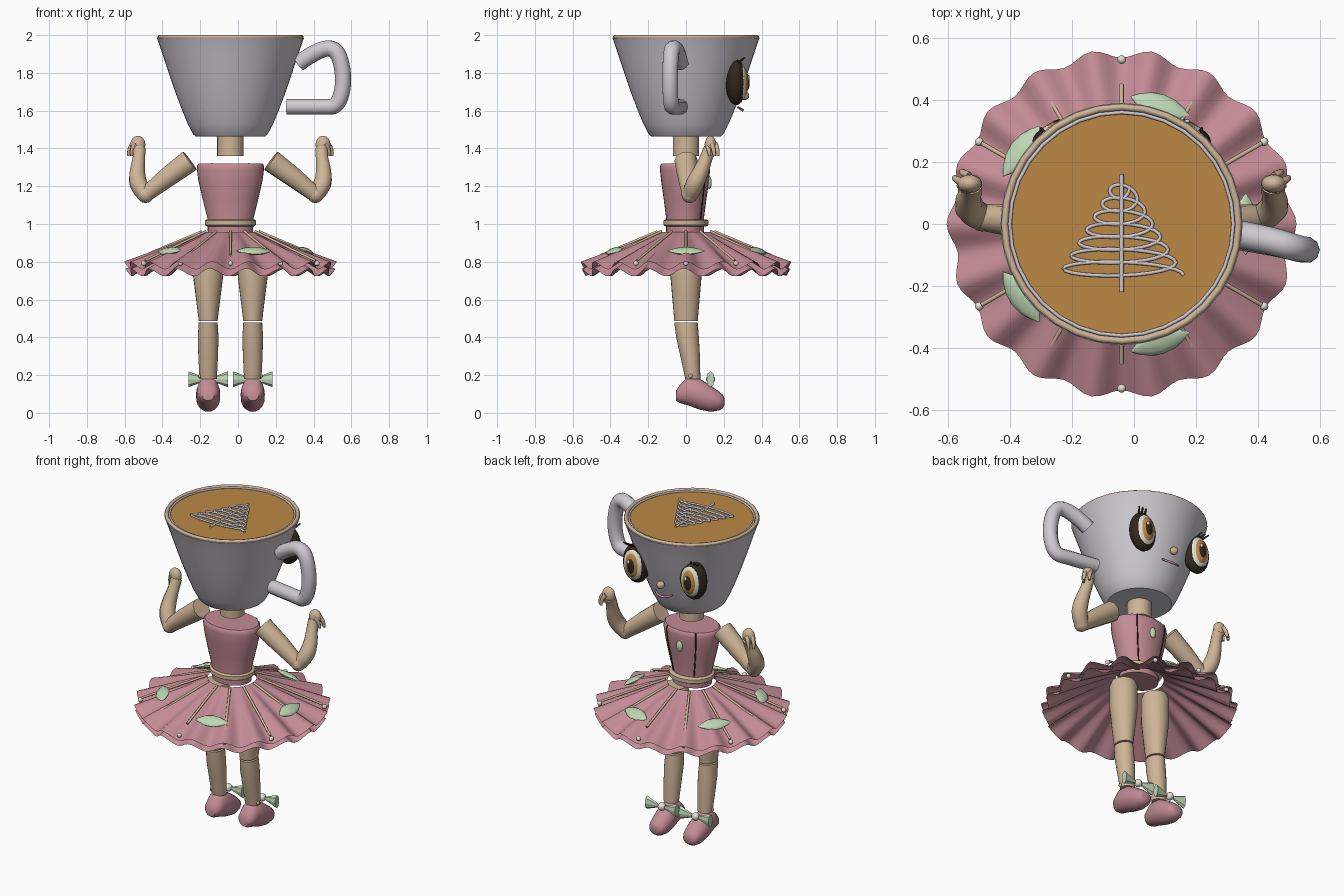
import bpy, bmesh
from math import sin, cos, pi, radians
from mathutils import Vector

cube = bpy.data.objects.get("Cube")
if cube:
    bpy.data.objects.remove(cube)

CX = -0.04          # body axis; the cup handle balances it on the other side
parts = []


def material(name, rgb):
    m = bpy.data.materials.new(name)
    m.use_nodes = True
    m.diffuse_color = (*rgb, 1)
    m.node_tree.nodes["Principled BSDF"].inputs["Base Color"].default_value = (*rgb, 1)
    return m


china = material("china grey", (0.62, 0.59, 0.64))
pink = material("dusty pink", (0.55, 0.26, 0.30))
tan = material("warm tan", (0.62, 0.46, 0.31))
coffee = material("coffee", (0.50, 0.25, 0.06))
green = material("mint green", (0.52, 0.69, 0.47))
dark = material("dark brown", (0.03, 0.02, 0.012))
cream = material("cream", (0.78, 0.76, 0.66))


def add(name, bm, mat):
    bmesh.ops.recalc_face_normals(bm, faces=bm.faces)
    me = bpy.data.meshes.new(name)
    bm.to_mesh(me)
    bm.free()
    me.materials.append(mat)
    ob = bpy.data.objects.new(name, me)
    bpy.context.collection.objects.link(ob)
    ob.location.x = CX
    parts.append(ob)
    return ob


def loft(name, rings, mat, axis="z", sides=32, cx=0, caps=True):
    """Stack ellipses (height, half width, half depth, offset) along an axis."""
    bm = bmesh.new()
    loops = []
    for h, a, b, off in rings:
        loop = []
        for i in range(sides):
            t = 2 * pi * i / sides
            u, v = cx + a * cos(t), off + b * sin(t)
            loop.append(bm.verts.new((u, v, h) if axis == "z" else (u, h, v)))
        loops.append(loop)
    for p, q in zip(loops, loops[1:]):
        for i in range(sides):
            j = (i + 1) % sides
            bm.faces.new((p[i], p[j], q[j], q[i]))
    if caps:
        bm.faces.new(loops[0])
        bm.faces.new(loops[-1])
    return add(name, bm, mat)


def tube(name, pts, mat, smooth=True, cyclic=False):
    """Round tube through (x, y, z, radius) points."""
    cu = bpy.data.curves.new(name, "CURVE")
    cu.dimensions = "3D"
    cu.bevel_depth = 1
    cu.bevel_resolution = 3
    cu.use_fill_caps = True
    sp = cu.splines.new("NURBS" if smooth else "POLY")
    sp.points.add(len(pts) - 1)
    for p, (x, y, z, r) in zip(sp.points, pts):
        p.co = (x, y, z, 1)
        p.radius = r
    if smooth:
        sp.order_u = 3
        sp.use_endpoint_u = True
        sp.resolution_u = 6
    sp.use_cyclic_u = cyclic
    tmp = bpy.data.objects.new(name, cu)
    bpy.context.collection.objects.link(tmp)
    deps = bpy.context.evaluated_depsgraph_get()
    bm = bmesh.new()
    bm.from_mesh(tmp.evaluated_get(deps).to_mesh())
    bpy.data.objects.remove(tmp)
    return add(name, bm, mat)


def ball(name, pos, size, mat, seg=24):
    bm = bmesh.new()
    bmesh.ops.create_uvsphere(bm, u_segments=seg, v_segments=seg // 2, radius=1)
    bmesh.ops.scale(bm, vec=Vector(size), verts=bm.verts)
    bmesh.ops.translate(bm, vec=Vector(pos), verts=bm.verts)
    return add(name, bm, mat)


def circle(r, z, thick, n=32):
    return [(r * cos(2 * pi * i / n), r * sin(2 * pi * i / n), z, thick) for i in range(n)]


# Cup head with rim, handle and coffee
cup = [(1.464, .185), (1.475, .197), (1.53, .226), (1.6, .255), (1.7, .293), (1.8, .327),
       (1.9, .36), (1.97, .384), (1.985, .39), (1.988, .36), (1.96, .355)]
loft("cup", [(z, r, r, 0) for z, r in cup], china, sides=48)
tube("cup_rim", circle(.377, 1.989, .011), tan, False, True)
tube("cup_inner_rim", circle(.36, 1.988, .006), china, False, True)
loft("coffee_surface", [(1.975, .36, .36, 0), (1.985, .36, .36, 0)], coffee, sides=48)
tube("cup_handle", [(.36, -.03, 1.85, .045), (.47, -.05, 1.93, .045), (.57, -.08, 1.93, .043),
                    (.605, -.085, 1.76, .043), (.57, -.08, 1.62, .042),
                    (.49, -.06, 1.62, .042), (.30, -.03, 1.62, .042)], china)

# Foam drawing: a stem and a narrowing looped line
tube("foam_stem", [(0, -.22, 1.991, .007), (0, .16, 1.991, .007)], china, False)
turns, steps = 7, 24
loops = []
for i in range(turns * steps + 1):
    f = i / (turns * steps)
    a = 2 * pi * i / steps
    w = .175 * (1 - f) + .025
    loops.append((w * cos(a), -.165 + .29 * f + .032 * sin(a), 1.99, .006))
tube("foam_loops", loops, china, False)

# Face
for s in (-1, 1):
    for nm, y, size, m in (("eye_outline", .265, (.088, .055, .122), dark),
                           ("eye_white", .287, (.07, .038, .1), cream),
                           ("eye_iris", .298, (.052, .034, .083), coffee),
                           ("eye_pupil", .309, (.034, .028, .058), dark)):
        ball(nm, (s * .2, y, 1.75), size, m)
    ball("eye_glint", (s * .2 + .012, .331, 1.775), (.01, .006, .014), cream, 12)
    for k in (-1, 0, 1):
        tube("eyelash", [(s * .21 + k * .02, .27, 1.85, .008),
                         (s * .235 + k * .025, .31, 1.88, .004)], dark, False)
ball("nose", (0, .31, 1.68), (.024, .024, .024), tan, 16)
tube("mouth", [(-.06, .275, 1.618, .005), (-.03, .3, 1.603, .007), (.03, .3, 1.603, .007),
               (.06, .275, 1.618, .005)], pink)

# Neck, bodice and belt
loft("neck", [(1.36, .07, .07, 0), (1.48, .07, .07, 0)], tan)
bodice = [(.955, .12, .1), (1.03, .122, .1), (1.13, .147, .113), (1.23, .17, .127),
          (1.29, .178, .133), (1.312, .176, .131), (1.32, .168, .124)]
loft("bodice", [(z, a, b, -.005) for z, a, b in bodice], pink)
loft("belt", [(.988, .125, .108, 0), (.995, .136, .12, 0), (1.018, .136, .12, 0),
              (1.025, .125, .108, 0)], tan)
for s in (-1, 1):
    t = radians(90 + s * 35)
    tube("bodice_seam", [(a * cos(t), b * sin(t) - .005, z, .004) for z, a, b in bodice[1:]],
         dark, False)
ball("bodice_gem", (0, .122, 1.22), (.021, .014, .034), green, 16)


# Pleated skirt in two layers
def skirt(name, edge_r, edge_z, phase):
    n, rows = 144, 10
    bm = bmesh.new()
    grid = []
    for j in range(rows + 1):
        f = j / rows
        row = []
        for i in range(n):
            t = 2 * pi * i / n
            wave = cos(18 * t + phase)
            r = .14 + (edge_r - .14) * f + .014 * wave * f ** 2
            z = .958 + (edge_z - .958) * f + .021 * wave * f
            row.append(bm.verts.new((r * cos(t), r * sin(t), z)))
        grid.append(row)
    for p, q in zip(grid, grid[1:]):
        for i in range(n):
            k = (i + 1) % n
            bm.faces.new((p[i], q[i], q[k], p[k]))
    return add(name, bm, pink)


skirt("skirt_upper_layer", .55, .78, 0)
skirt("skirt_lower_layer", .543, .743, .4)

# Ribs, beads and leaves around the skirt
for i in range(12):
    t = i * pi / 6
    end = .45 if i % 3 == 0 else .52
    tube("skirt_rib", [(r * cos(t), r * sin(t), 1.024 - .42 * r, .007) for r in (.15, end)],
         tan, False)
    ball("skirt_bead", (.53 * cos(t), .53 * sin(t), .792), (.014, .014, .014), cream, 12)
for i in range(5):
    t = i * 2 * pi / 5
    k = [-1, -.75, -.4, 0, .4, .75, 1]
    leaf = loft("skirt_leaf", [(.1 * h, .042 * (1.02 - h * h), .016 * (1.02 - h * h), 0) for h in k],
                green, "y", 12)
    leaf.location = (CX + .4 * cos(t), .4 * sin(t), .857)
    leaf.rotation_euler = (0, .39, t)

for s in (-1, 1):
    # Arms with raised hands
    tube("upper_arm", [(s * .215, 0, 1.335, .062), (s * .33, .01, 1.25, .055),
                       (s * .45, .02, 1.155, .042)], tan, False)
    ball("elbow", (s * .45, .02, 1.155), (.044, .044, .044), tan, 16)
    tube("forearm", [(s * .445, .02, 1.15, .042), (s * .49, .04, 1.2, .05),
                     (s * .495, .08, 1.28, .042), (s * .482, .11, 1.36, .032),
                     (s * .483, .128, 1.4, .035)], tan)
    ball("hand", (s * .49, .13, 1.42), (.04, .03, .047), tan, 16)
    for dx, y in ((.012, .155), (.035, .135), (.02, .11)):
        tube("finger", [(s * (.48 + dx), y, 1.425, .013), (s * (.505 + dx), y + .012, 1.4, .012),
                        (s * (.503 + dx), y + .015, 1.36, .008)], tan)

    # Legs
    lx = s * .118
    loft("upper_leg", [(.9, .07, .07, 0), (.87, .08, .082, 0), (.72, .079, .082, 0),
                       (.6, .064, .072, 0), (.487, .05, .062, 0)], tan, cx=lx, sides=24)
    loft("lower_leg", [(.478, .05, .062, 0), (.4, .055, .06, .008), (.3, .052, .052, .022),
                       (.18, .046, .04, .036)], tan, cx=lx, sides=24)

    # Shoes: (length position, half width, half height, centre height)
    loft("shoe", [(-.053, .03, .025, .09), (-.035, .05, .047, .1), (.01, .06, .075, .115),
                  (.07, .064, .082, .1), (.13, .063, .07, .076), (.175, .054, .05, .063),
                  (.195, .042, .036, .06), (.203, .022, .02, .06)], pink, "y", 24, lx)
    ball("ankle_button", (lx + s * .044, .025, .195), (.01, .012, .012), tan, 12)

    # Ankle bow
    ball("bow_bead", (lx, .13, .178), (.024, .024, .024), cream, 16)
    for w in (-1, 1):
        bm = bmesh.new()
        bmesh.ops.create_cone(bm, cap_ends=True, segments=8, radius1=.01, radius2=.042, depth=.085)
        wing = add("bow_wing", bm, green)
        wing.scale = (1, .5, 1)
        wing.rotation_euler = (0, w * pi / 2, 0)
        wing.location = (CX + lx + w * .062, .13, .178)

bpy.ops.object.select_all(action="DESELECT")
for ob in parts:
    ob.select_set(True)
bpy.context.view_layer.objects.active = parts[0]
bpy.ops.object.shade_smooth_by_angle(angle=radians(40))
